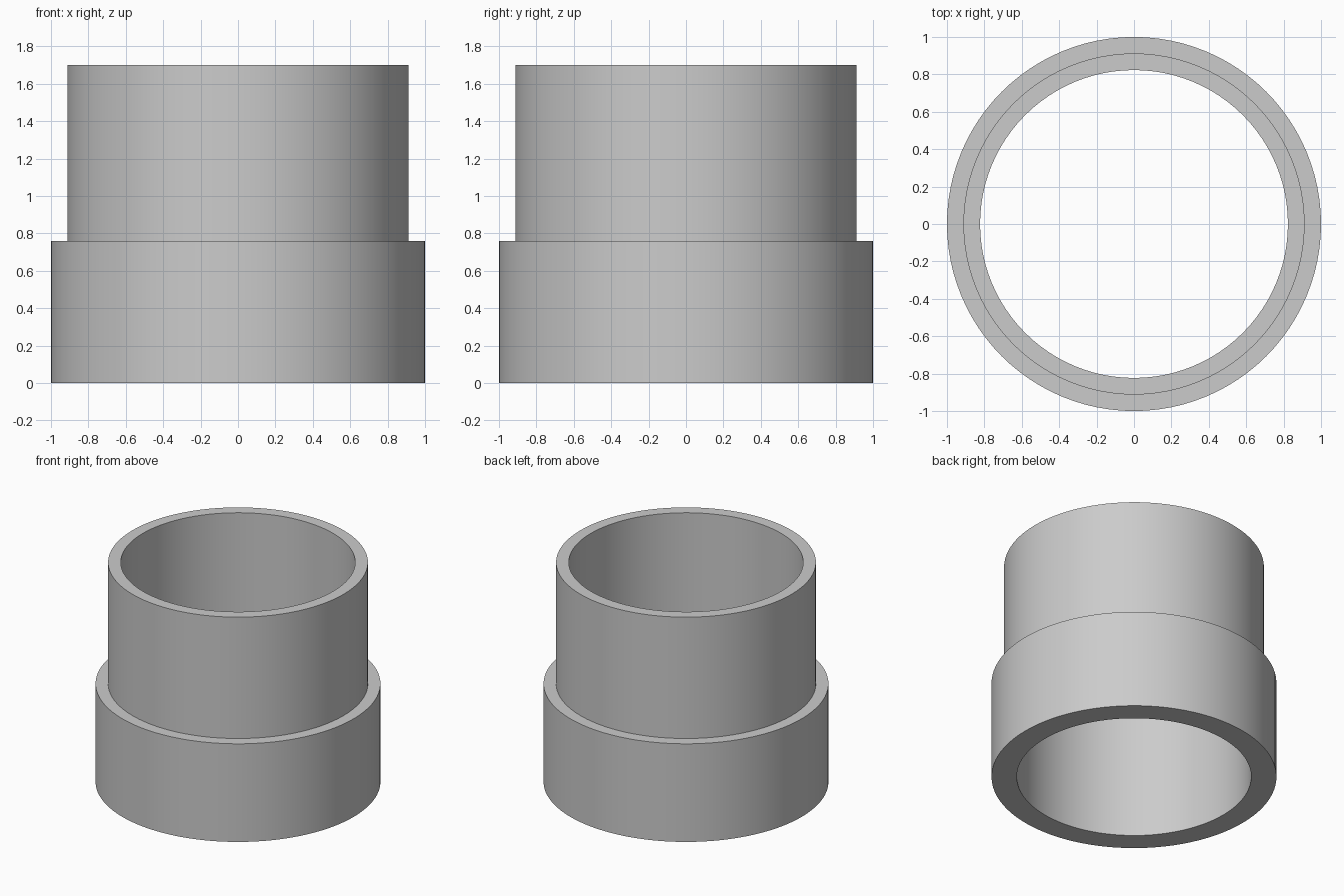
import bpy, bmesh
from math import cos, sin, tau, radians

cube = bpy.data.objects.get("Cube")
if cube:
    bpy.data.objects.remove(cube, do_unlink=True)

SEGMENTS = 96

# Plain grey material
grey = bpy.data.materials.new("light_grey")
grey.use_nodes = True
color = (0.6, 0.6, 0.6, 1)
grey.diffuse_color = color
grey.node_tree.nodes["Principled BSDF"].inputs["Base Color"].default_value = color


def lathe(name, profile):
    """Revolve a closed (radius, height) profile around z."""
    bm = bmesh.new()
    rings = [[bm.verts.new((r * cos(tau * i / SEGMENTS), r * sin(tau * i / SEGMENTS), z))
              for i in range(SEGMENTS)] for r, z in profile]
    for a, b in zip(rings, rings[1:] + rings[:1]):
        for i in range(SEGMENTS):
            j = (i + 1) % SEGMENTS
            bm.faces.new((a[i], a[j], b[j], b[i]))
    bmesh.ops.recalc_face_normals(bm, faces=bm.faces)
    mesh = bpy.data.meshes.new(name)
    bm.to_mesh(mesh)
    bm.free()
    mesh.materials.append(grey)
    obj = bpy.data.objects.new(name, mesh)
    bpy.context.collection.objects.link(obj)
    return obj


# Stepped sleeve: wide collar below, narrower tube above, straight bore
bore, tube, collar = 0.823, 0.912, 1.0
step, top = 0.76, 1.7
sleeve = lathe("stepped_sleeve", [(bore, 0), (collar, 0), (collar, step),
                                  (tube, step), (tube, top), (bore, top)])

bpy.ops.object.select_all(action="DESELECT")
sleeve.select_set(True)
bpy.context.view_layer.objects.active = sleeve
bpy.ops.object.shade_smooth_by_angle(angle=radians(30))
